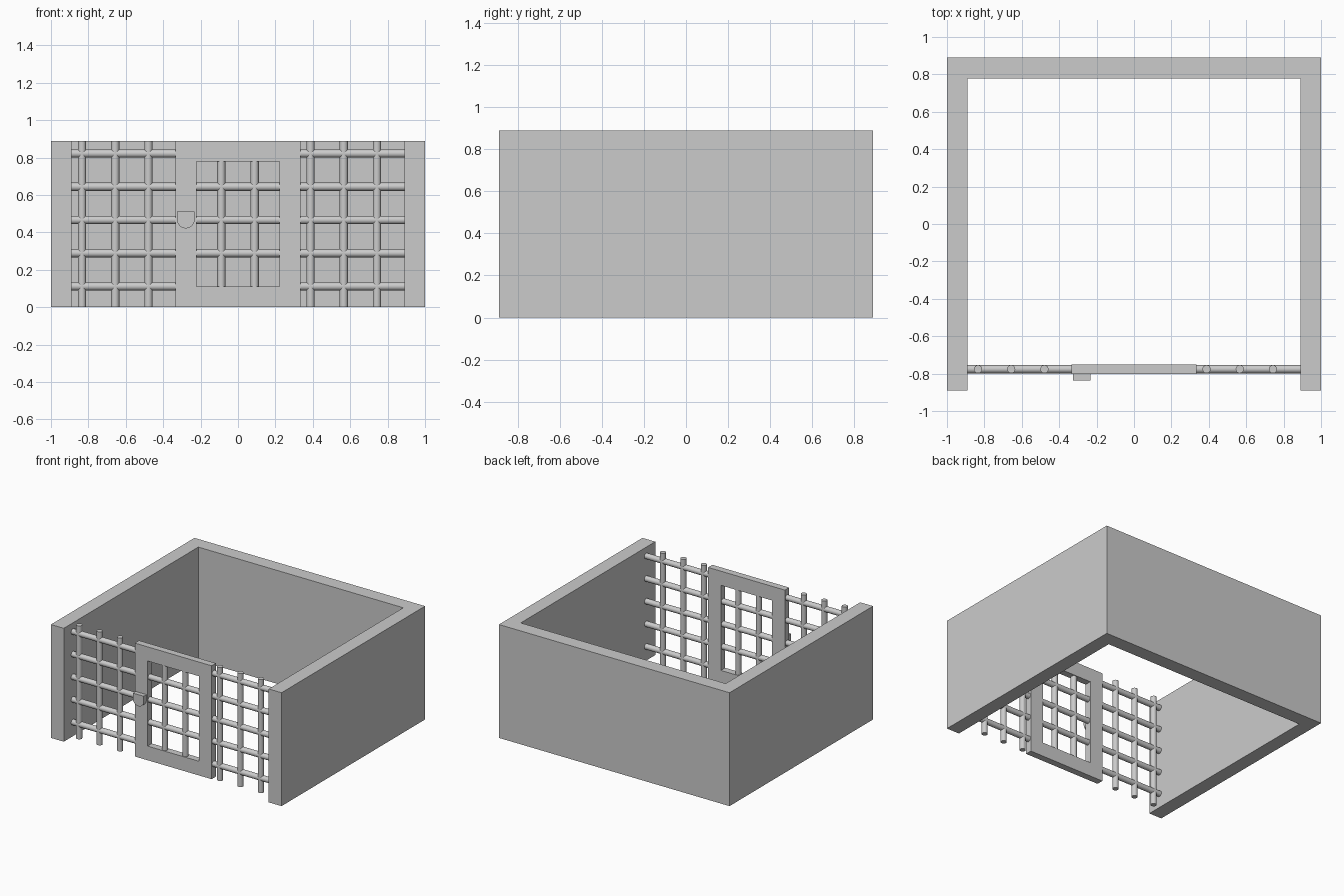
import bpy, bmesh, math
from mathutils import Matrix, Vector

if "Cube" in bpy.data.objects:
    bpy.data.objects.remove(bpy.data.objects["Cube"])

grey = bpy.data.materials.new("plain grey")
grey.use_nodes = True
colour = (0.6, 0.6, 0.6, 1)
grey.diffuse_color = colour
grey.node_tree.nodes["Principled BSDF"].inputs["Base Color"].default_value = colour

H, HALF, WALL = 0.889, 0.889, 0.111   # height, half depth, wall thickness
GRID_Y, BAR_R, STEP = -0.776, 0.022, 0.1775
ROWS = [0.111 + STEP * i for i in range(5)]


def finish(name, bm):
    bmesh.ops.recalc_face_normals(bm, faces=bm.faces)
    mesh = bpy.data.meshes.new(name)
    bm.to_mesh(mesh)
    bm.free()
    mesh.materials.append(grey)
    ob = bpy.data.objects.new(name, mesh)
    bpy.context.collection.objects.link(ob)
    return ob


def prism(name, points, direction):
    """Extrude a flat outline along a direction."""
    bm = bmesh.new()
    face = bm.faces.new([bm.verts.new(p) for p in points])
    ext = bmesh.ops.extrude_face_region(bm, geom=[face], use_keep_orig=True)
    verts = [v for v in ext["geom"] if isinstance(v, bmesh.types.BMVert)]
    bmesh.ops.translate(bm, verts=verts, vec=direction)
    return finish(name, bm)


def bars(name, segments):
    """Round bars, each running between two points."""
    bm = bmesh.new()
    for a, b in segments:
        a, b = Vector(a), Vector(b)
        turn = (b - a).to_track_quat("Z", "Y").to_matrix().to_4x4()
        bmesh.ops.create_cone(bm, cap_ends=True, segments=16, radius1=BAR_R,
                              radius2=BAR_R, depth=(b - a).length,
                              matrix=Matrix.Translation((a + b) / 2) @ turn)
    ob = finish(name, bm)
    bpy.ops.object.select_all(action="DESELECT")
    ob.select_set(True)
    bpy.context.view_layer.objects.active = ob
    bpy.ops.object.shade_smooth_by_angle(angle=math.radians(40))


def lattice(name, x0, x1, z0, z1, columns, rows):
    bars(name + "_uprights", [((x, GRID_Y, z0), (x, GRID_Y, z1)) for x in columns])
    bars(name + "_crossbars", [((x0, GRID_Y, z), (x1, GRID_Y, z)) for z in rows])


# Three walls as one U-shaped outline
inner = 1 - WALL
outline = [(-1, -HALF), (-1, HALF), (1, HALF), (1, -HALF), (inner, -HALF),
           (inner, HALF - WALL), (-inner, HALF - WALL), (-inner, -HALF)]
prism("walls", [(x, y, 0) for x, y in outline], (0, 0, H))

# Door frame: a panel with an inset opening cut through
DOOR, OPEN, FRONT, BACK = 0.333, 0.222, -0.803, -0.75
bm = bmesh.new()
rings = []
for y in (FRONT, BACK):
    for hw, z0, z1 in ((DOOR, 0, H), (OPEN, WALL, H - WALL)):
        rings.append([bm.verts.new((x, y, z)) for x, z in
                      ((-hw, z0), (hw, z0), (hw, z1), (-hw, z1))])
front_out, front_in, back_out, back_in = rings
for r, s in ((front_out, front_in), (front_in, back_in),
             (back_in, back_out), (back_out, front_out)):
    for i in range(4):
        j = (i + 1) % 4
        bm.faces.new((r[i], r[j], s[j], s[i]))
finish("door_frame", bm)

# Bars in the door and on both sides of it
lattice("door", -OPEN, OPEN, WALL, H - WALL, (-0.089, 0.089), ROWS[1:4])
lattice("right_grille", -inner, -DOOR, 0, H,
        [-0.834 + STEP * i for i in range(3)], ROWS)
lattice("left_grille", DOOR, inner, 0, H,
        [0.388 + STEP * i for i in range(3)], ROWS)

# Lock plate: flat top, rounded bottom
LX, LR, TOP, MID = -0.279, 0.047, 0.512, 0.468
lock = [(LX - LR, TOP), (LX + LR, TOP)]
lock += [(LX + LR * math.cos(a), MID - LR * math.sin(a))
         for a in (math.pi * i / 12 for i in range(13))]
prism("lock", [(x, FRONT, z) for x, z in lock], (0, -0.034, 0))
